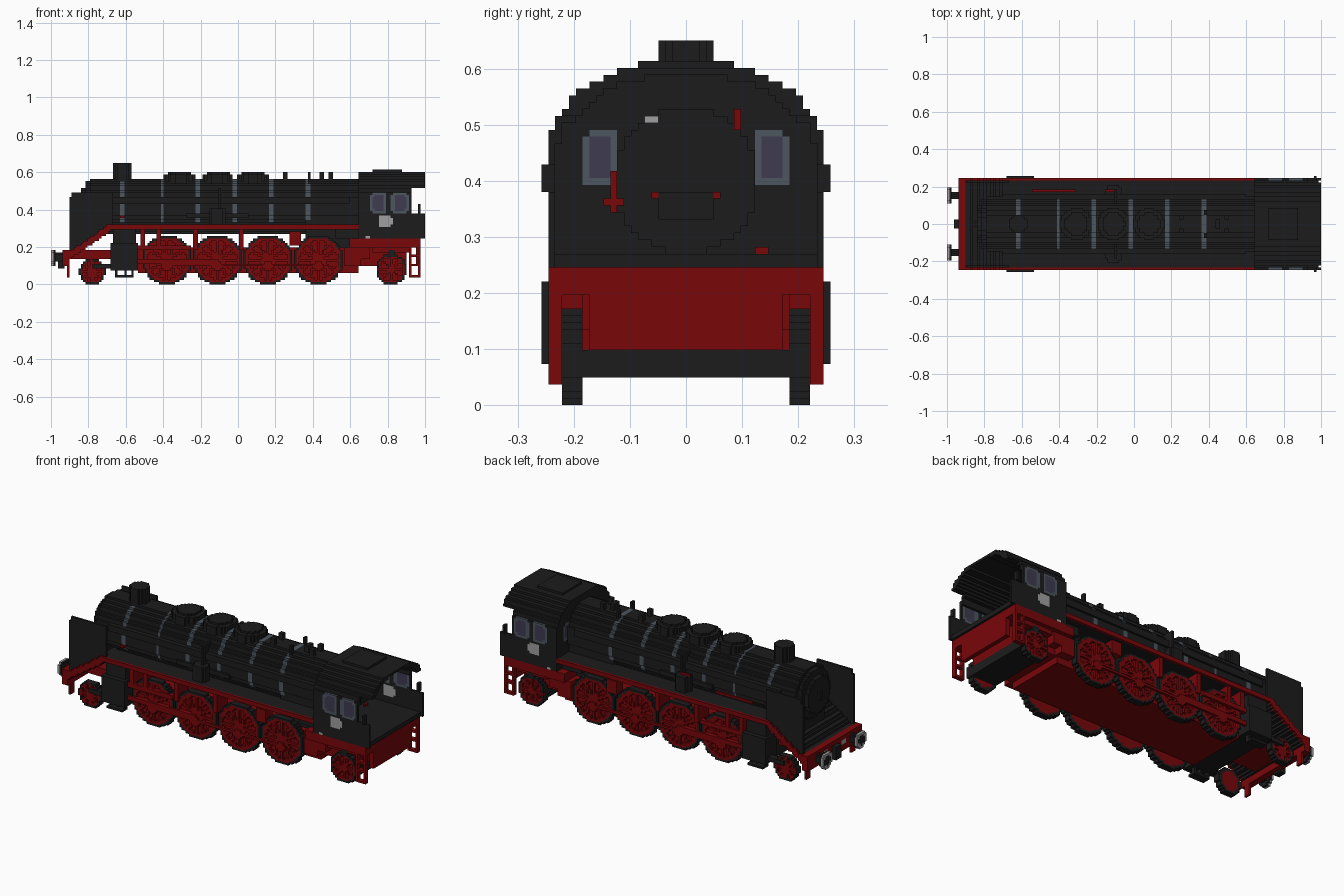
import bpy
import bmesh
from math import hypot, atan2, pi

cube = bpy.data.objects.get("Cube")
if cube:
    bpy.data.objects.remove(cube, do_unlink=True)

V = 2 / 163          # edge of one block
grid = {}            # block -> part name
part_colour = {}     # part name -> colour name
COLOURS = {
    "black paint": (0.0115, 0.0115, 0.0115),
    "red paint": (0.19, 0.002, 0.003),
    "blue grey metal": (0.075, 0.093, 0.115),
    "dark glass": (0.047, 0.043, 0.08),
    "light grey": (0.35, 0.35, 0.35),
}
BLACK, RED, METAL, GLASS, LIGHT = COLOURS
BOTH, LEFT, RIGHT = (1, -1), (1,), (-1,)


def steps(a, b, origin=0.0):
    """Block indices between two coordinates, at least one block."""
    lo = round((a - origin) / V)
    return range(lo, max(lo + 1, round((b - origin) / V)))


def fill(part, colour, xs, ys, zs, rule=None, sides=BOTH):
    """Fill a range with blocks; ys is distance from the centre line."""
    part_colour[part] = colour
    for i in steps(*xs, -1):
        for j in steps(*ys):
            for k in steps(*zs):
                x, y, z = -1 + (i + .5) * V, (j + .5) * V, (k + .5) * V
                if rule and not rule(x, y, z):
                    continue
                for s in sides:
                    grid[(i, j if s > 0 else -1 - j, k)] = part


def along(r, cz, cy=0.0):
    """Round section running the length of the engine."""
    return lambda x, y, z: hypot(y - cy, z - cz) < r


def upright(r, cx, cy=0.0):
    return lambda x, y, z: hypot(x - cx, y - cy) < r


def axle(r, cx, cz):
    return lambda x, y, z: hypot(x - cx, z - cz) < r


def wheel(name, cx, r, spokes):
    """Black tyre around a red disc, with raised rim, spokes and hub."""
    xs, zs = (cx - r - V, cx + r + V), (0, 2 * r + V)

    def tyre(x, y, z):
        return r - V * 1.2 < hypot(x - cx, z - r) < r + V * .2

    def spoke(x, y, z):
        d, a = hypot(x - cx, z - r), atan2(z - r, x - cx)
        gap = abs((a * spokes / (2 * pi) + .5) % 1 - .5) * 2 * pi / spokes
        return d < r * .27 or r * .78 < d < r - V * .7 or (d < r * .9 and gap * d < V * .6)
    fill(name + "_disc", RED, xs, (.184, .21), zs, axle(r - V, cx, r))
    fill(name + "_tyre", BLACK, xs, (.184, .222), zs, tyre)
    fill(name + "_spokes", RED, xs, (.21, .222), zs, spoke)


# Frame, ash pan and underside
DRIVERS = (-.38, -.11, .16, .43)
fill("main_frame", RED, (-.53, .65), (0, .172), (.06, .2))
fill("front_frame", RED, (-.92, -.53), (0, .12), (.135, .19))
fill("rear_frame", RED, (.6, .9), (0, .172), (.1, .22))
fill("front_underside", BLACK, (-.67, -.53), (0, .16), (.075, .1))
fill("rear_underside", BLACK, (.74, .9), (0, .184), (.05, .1))
for x in (-.51, -.42, -.23, .02):
    fill("board_bracket", RED, (x - .01, x + .01), (.13, .23), (.18, .3))

# Wheels and rods
for n, x in enumerate(DRIVERS):
    wheel("driving_wheel_%d" % (n + 1), x, .13, 12)
wheel("leading_wheel", -.78, .068, 8)
wheel("trailing_wheel", .82, .08, 8)
fill("coupling_rod", RED, (-.38, .43), (.222, .234), (.095, .115))
fill("main_rod", RED, (-.54, -.11), (.222, .234), (.11, .14))
for x in DRIVERS:
    fill("crank_pin", RED, (x - .03, x + .03), (.222, .234), (.07, .13), axle(.028, x, .1))
fill("valve_gear", RED, (-.53, -.25), (.21, .235), (.18, .21))
fill("gear_box", RED, (.27, .34), (.17, .235), (.21, .285))

# Boiler, firebox and smokebox
CZ = .418
fill("firebox", BLACK, (.36, .65), (0, .135), (.2, .45))
fill("boiler", BLACK, (-.79, .66), (0, .16), (.25, .6), along(.148, CZ))
fill("smokebox_door", BLACK, (-.815, -.79), (0, .14), (.25, .58), along(.132, CZ))
fill("smokebox_door", BLACK, (-.84, -.815), (0, .14), (.25, .58), along(.1, CZ))
fill("door_latch", BLACK, (-.852, -.84), (0, .012), (.39, .44))
for x in (-.625, -.405, -.21, -.015, .18, .375):
    fill("boiler_band", METAL, (x - .012, x + .012), (0, .16), (.33, .6), along(.148, CZ))
for x in (-.31, -.11, .08):
    fill("dome", BLACK, (x - .1, x + .1), (0, .1), (.53, .588), upright(.085, x))
    fill("dome_cap", BLACK, (x - .1, x + .1), (0, .1), (.588, .602), upright(.062, x))
fill("chimney", BLACK, (-.69, -.55), (0, .07), (.54, .65), upright(.048, -.62))
for x, y in ((.25, .02), (.38, .05), (.45, 0), (.5, .02)):
    fill("boiler_valve", BLACK, (x - .01, x + .01), (y, y + .025), (.54, .6))

# Pipes and pumps along the boiler
fill("side_pipe", BLACK, (-.7, .6), (.135, .16), (.43, .472))
fill("low_pipe", BLACK, (-.27, .05), (.14, .165), (.35, .375))
fill("pump", BLACK, (-.17, -.05), (.14, .21), (.31, .41), upright(.04, -.11, .175))
fill("pump_pipe", BLACK, (-.11, -.095), (.11, .18), (.4, .51))
fill("red_pipe", RED, (-.55, -.31), (.17, .182), (.36, .372), sides=LEFT)
fill("red_pipe", RED, (-.15, -.09), (.17, .182), (.41, .422), sides=LEFT)
fill("red_valve", RED, (-.635, -.61), (.14, .16), (.36, .372))

# Running boards and the sloping front deck
fill("running_board", BLACK, (-.69, .66), (.12, .232), (.295, .32))
fill("board_edge", RED, (-.69, .66), (.232, .245), (.29, .322))


def deck(x, y, z):
    top = .155 + (x + .93) * .69
    return top - .042 < z < top


fill("front_deck", BLACK, (-.93, -.68), (0, .232), (.1, .33), deck)
fill("deck_edge", RED, (-.93, -.68), (.232, .245), (.1, .33), deck)
fill("smoke_deflector", BLACK, (-.905, -.67), (.22, .235), (.15, .49),
     lambda x, y, z: z > .145 + (x + .93) * .69 and z < .49 - max(0, -.885 - x) * 2)
fill("smokebox_support", BLACK, (-.8, -.54), (0, .1), (.24, .3),
     lambda x, y, z: z > .15 + (x + .93) * .55)

# Cylinders
fill("saddle", BLACK, (-.67, -.54), (0, .16), (.1, .3))
fill("cylinder", BLACK, (-.67, -.54), (.15, .232), (.075, .305))
fill("cylinder_casing", BLACK, (-.685, -.53), (.16, .257), (.075, .22))
fill("cylinder_rod", BLACK, (-.78, -.68), (.2, .235), (.08, .108))
fill("cylinder_step", BLACK, (-.66, -.56), (.2, .24), (.037, .049))
for x in (-.655, -.61, -.57):
    fill("cylinder_step", BLACK, (x, x + .01), (.2, .22), (.037, .075))

# Buffer beam, buffers, coupling and rail guards
fill("buffer_beam", RED, (-.935, -.905), (0, .245), (.1, .18))
fill("buffer_shaft", BLACK, (-.985, -.93), (.12, .19), (.1, .19), along(.022, .145, .155))
fill("buffer_plate", BLACK, (-1, -.975), (.1, .21), (.08, .21), along(.045, .145, .155))
fill("buffer_rim", LIGHT, (-1, -.988), (.1, .21), (.08, .21),
     lambda x, y, z: .03 < hypot(y - .155, z - .145) < .045)
fill("beam_label", LIGHT, (-.935, -.925), (.06, .1), (.135, .16))
fill("coupling", BLACK, (-.96, -.93), (0, .02), (.09, .16))
fill("rail_guard", RED, (-.92, -.9), (.19, .225), (.04, .12))


# Cab
def cab_shape(scale):
    return lambda x, y, z: (y / (.25 * scale)) ** 2.5 + (max(0, z - .4) / (.21 * scale)) ** 2.5 < 1


fill("cab_floor", RED, (.6, .975), (0, .245), (.195, .25))
fill("rear_beam", RED, (.95, .975), (0, .172), (.1, .25))
fill("cab_deck", BLACK, (.66, .985), (0, .235), (.245, .27))
fill("cab_front", BLACK, (.65, .675), (0, .25), (.25, .6), cab_shape(1))
fill("cab_side", BLACK, (.65, .93), (.232, .246), (.25, .49))
fill("cab_side", BLACK, (.65, .93), (.22, .232), (.47, .52))
fill("cab_rear_side", BLACK, (.93, .995), (.232, .246), (.25, .38))
fill("cab_rail", BLACK, (.96, .98), (.232, .257), (.38, .43))
outer, inner = cab_shape(1), cab_shape(.89)
fill("cab_roof", BLACK, (.655, 1), (0, .232), (.5, .602),
     lambda x, y, z: outer(x, y, z) and not inner(x, y, z) and (x < .93 or z > .52))
fill("roof_vent", BLACK, (.72, .88), (0, .085), (.595, .61))
fill("backhead", BLACK, (.675, .7), (0, .12), (.27, .54), along(.13, .4))

# Cab windows: rounded metal surround with a glass pane
for x in (.75, .868):
    fill("side_window_frame", METAL, (x - .046, x + .046), (.232, .246), (.385, .49),
         lambda px, y, z, c=x: abs(px - c) < .036 or .395 < z < .475)
    fill("side_window_pane", GLASS, (x - .032, x + .032), (.232, .246), (.395, .48),
         lambda px, y, z, c=x: abs(px - c) < .024 or .405 < z < .47)
fill("front_window_frame", METAL, (.65, .675), (.125, .185), (.39, .49),
     lambda x, y, z: y < .175 or z < .48)
fill("front_window_pane", GLASS, (.65, .675), (.137, .172), (.405, .478))

# Cab details: number panel, small labels, controls
fill("side_panel", LIGHT, (.75, .825), (.232, .246), (.305, .367),
     lambda x, y, z: abs(x - .787) < .027 or .32 < z < .355)
fill("side_label", LIGHT, (.675, .7), (.232, .246), (.25, .262))
fill("control_wheel", RED, (.7, .712), (.115, .147), (.355, .367), sides=RIGHT)
fill("control_wheel", RED, (.7, .712), (.125, .137), (.34, .415), sides=RIGHT)
fill("control_lever", RED, (.7, .712), (.086, .098), (.49, .525), sides=LEFT)
fill("control_knob", RED, (.7, .712), (.05, .062), (.37, .382))
fill("floor_pedal", RED, (.7, .712), (.122, .147), (.27, .282), sides=LEFT)
fill("gauge", LIGHT, (.7, .712), (.045, .068), (.503, .515), sides=RIGHT)
fill("fire_door", BLACK, (.7, .712), (0, .05), (.335, .385))

# Rear steps and under-cab fittings
for x in (.915, .965):
    fill("cab_ladder", RED, (x, x + .012), (.222, .24), (.05, .2))
for z in (.04, .1, .15):
    fill("cab_ladder", RED, (.915, .977), (.222, .245), (z, z + .012))
fill("rear_spring", RED, (.72, .92), (.184, .222), (.175, .195))
fill("spring_hanger", BLACK, (.8, .84), (.184, .222), (.15, .185))
fill("injector", RED, (.57, .7), (.17, .225), (.1, .2),
     lambda x, y, z: z > .13 or x < .66)
fill("injector_pipe", BLACK, (.52, .65), (.16, .2), (.25, .295))


# Materials
materials = {}
for name, rgb in COLOURS.items():
    m = bpy.data.materials.new(name)
    m.use_nodes = True
    m.diffuse_color = (*rgb, 1)
    bsdf = next(n for n in m.node_tree.nodes if n.type == "BSDF_PRINCIPLED")
    bsdf.inputs["Base Color"].default_value = (*rgb, 1)
    materials[name] = m

# Turn the open block faces of each part into a mesh
for part, colour in part_colour.items():
    bm, corners = bmesh.new(), {}

    def corner(p):
        if p not in corners:
            corners[p] = bm.verts.new((p[0] * V - 1, p[1] * V, p[2] * V))
        return corners[p]

    for cell in [c for c, owner in grid.items() if owner == part]:
        for axis in range(3):
            u, w = (axis + 1) % 3, (axis + 2) % 3
            for side in (0, 1):
                near = list(cell)
                near[axis] += 2 * side - 1
                if tuple(near) in grid:
                    continue
                loop = []
                for du, dw in ((0, 0), (1, 0), (1, 1), (0, 1)):
                    p = list(cell)
                    p[axis] += side
                    p[u] += du
                    p[w] += dw
                    loop.append(corner(tuple(p)))
                bm.faces.new(loop if side else loop[::-1])
    if bm.faces:
        mesh = bpy.data.meshes.new(part)
        bm.to_mesh(mesh)
        mesh.materials.append(materials[colour])
        bpy.context.collection.objects.link(bpy.data.objects.new(part, mesh))
    bm.free()
